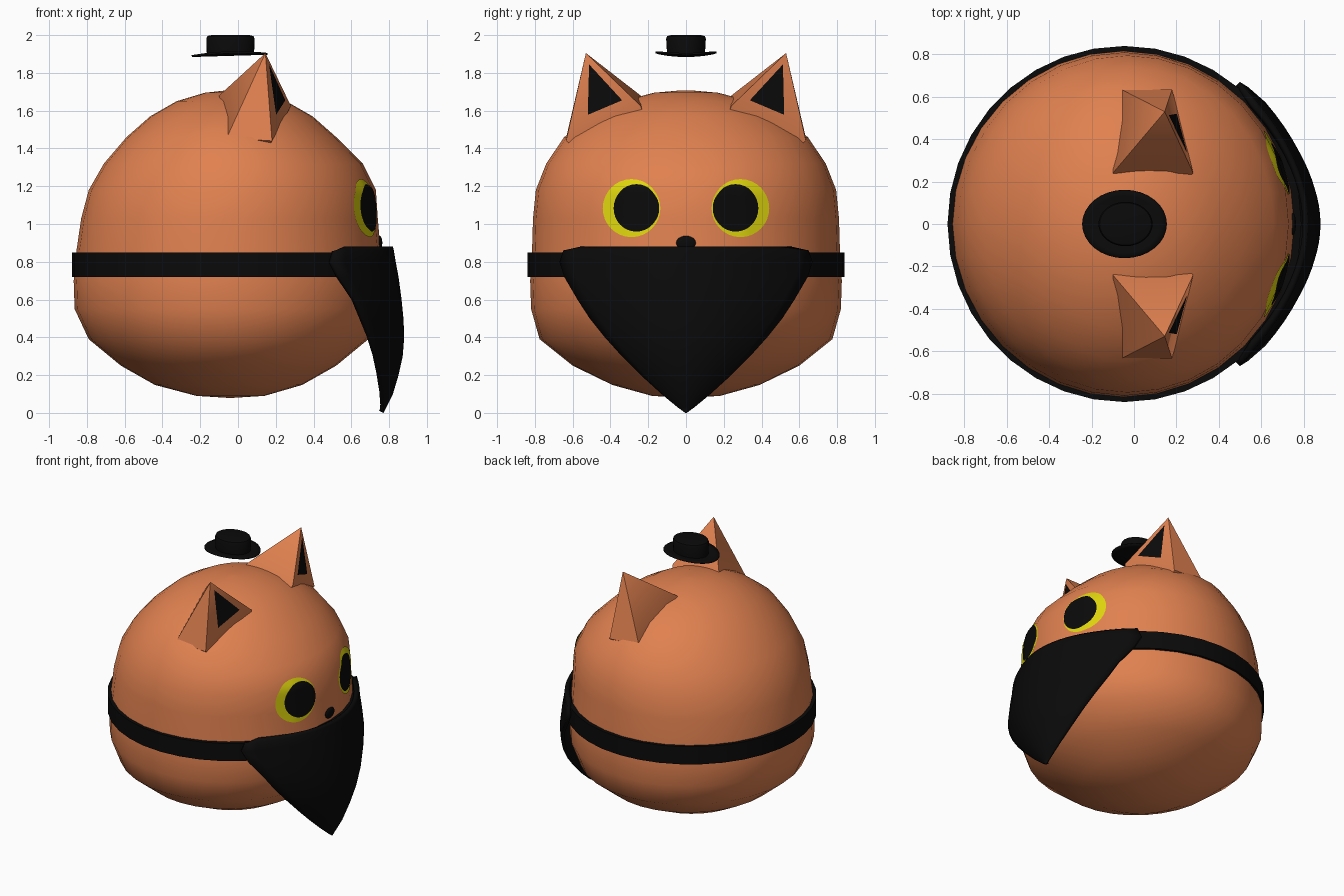
import bpy, bmesh, math
from mathutils import Vector
from mathutils.bvhtree import BVHTree

if "Cube" in bpy.data.objects:
    bpy.data.objects.remove(bpy.data.objects["Cube"])


def material(name, rgb):
    m = bpy.data.materials.new(name)
    m.diffuse_color = (*rgb, 1)
    m.use_nodes = True
    m.node_tree.nodes["Principled BSDF"].inputs["Base Color"].default_value = m.diffuse_color
    return m


ORANGE = material("orange_fur", (0.75, 0.22, 0.08))
BLACK = material("black_cloth", (0.003, 0.003, 0.003))
YELLOW = material("yellow_eye", (0.74, 0.67, 0.004))


def build(name, verts, faces, mat, angle=60, closed=True, thickness=0):
    bm = bmesh.new()
    vs = [bm.verts.new(v) for v in verts]
    for f in faces:
        bm.faces.new([vs[i] for i in f])
    if closed:
        bmesh.ops.recalc_face_normals(bm, faces=bm.faces)
    else:
        bm.normal_update()
        if sum(f.normal.x + 0.5 * f.normal.z for f in bm.faces) < 0:
            bmesh.ops.reverse_faces(bm, faces=bm.faces)
    me = bpy.data.meshes.new(name)
    bm.to_mesh(me)
    bm.free()
    me.materials.append(mat)
    ob = bpy.data.objects.new(name, me)
    bpy.context.collection.objects.link(ob)
    bpy.ops.object.select_all(action='DESELECT')
    ob.select_set(True)
    bpy.context.view_layer.objects.active = ob
    bpy.ops.object.shade_smooth_by_angle(angle=math.radians(angle))
    if thickness:
        s = ob.modifiers.new("thickness", 'SOLIDIFY')
        s.thickness = thickness
        s.offset = -1
    return ob


def loft(rings, n, loop=False):
    """Stacked ellipses (cx, rx, ry, z); capped, or joined end to start."""
    verts = [(cx + rx * math.cos(math.tau * i / n), ry * math.sin(math.tau * i / n), z)
             for cx, rx, ry, z in rings for i in range(n)]
    k = len(rings)
    faces = [(a * n + i, a * n + (i + 1) % n, (a + 1) % k * n + (i + 1) % n, (a + 1) % k * n + i)
             for a in range(k if loop else k - 1) for i in range(n)]
    if not loop:
        faces += [tuple(range(n)), tuple(range((k - 1) * n, k * n))]
    return verts, faces


def disc(point, rings=6, n=32):
    """Filled disc; point(u, v) maps the unit disc into space."""
    verts = [point(0, 0)]
    for r in range(1, rings + 1):
        verts += [point(r / rings * math.cos(math.tau * i / n),
                        r / rings * math.sin(math.tau * i / n)) for i in range(n)]
    faces = [(0, 1 + i, 1 + (i + 1) % n) for i in range(n)]
    for r in range(rings - 1):
        a, b = 1 + r * n, 1 + (r + 1) * n
        faces += [(a + i, b + i, b + (i + 1) % n, a + (i + 1) % n) for i in range(n)]
    return verts, faces


# Round body, a little wider than deep near the top
BODY = [(-.04, .02, .02, .08), (-.04, .18, .18, .09), (-.05, .39, .39, .148),
        (-.05, .57, .60, .25), (-.05, .74, .775, .39), (-.05, .815, .82, .55),
        (-.05, .82, .825, .70), (-.05, .805, .815, .86), (-.045, .785, .81, 1.03),
        (-.03, .76, .795, 1.18), (-.025, .685, .74, 1.32), (-.035, .555, .645, 1.46),
        (-.035, .43, .50, 1.57), (-.035, .29, .34, 1.65), (-.035, .14, .17, 1.695),
        (-.035, .02, .02, 1.708)]
body_verts, body_faces = loft(BODY, 32)
build("body", body_verts, body_faces, ORANGE, 80)
tree = BVHTree.FromPolygons([Vector(v) for v in body_verts], body_faces)


def on_body(y, z, lift):
    hit, normal, _, _ = tree.ray_cast(Vector((3, y, z)), Vector((-1, 0, 0)))
    return hit + normal * (lift if normal.x > 0 else -lift)


for side, label in ((1, "left"), (-1, "right")):
    # Ear: four-sided spike whose base is sunk into the head
    tip = Vector((.145, side * .53, 1.905))
    base = [Vector((x, side * y, z)) for x, y, z in
            ((-.10, .24, 1.68), (.28, .24, 1.625), (.18, .635, 1.44), (-.06, .635, 1.455))]
    sunk = [p + (Vector((0, 0, 1.0)) - p) * 0.2 for p in base]
    faces = [(0, 1 + i, 1 + (i + 1) % 4) for i in range(4)]
    faces += [(1 + i, 5 + i, 5 + (i + 1) % 4, 1 + (i + 1) % 4) for i in range(4)]
    build(label + "_ear", [tip] + base + sunk, faces + [(5, 6, 7, 8)], ORANGE, 50)

    # Dark inner ear plate on the front face of the ear
    a, b = -.328, -.1475
    inner = [(.151 + a * (y - .53) + b * (z - 1.9), side * y, z)
             for y, z in ((.513, 1.845), (.338, 1.655), (.52, 1.578))]
    build(label + "_inner_ear", inner, [(0, 1, 2)], BLACK, closed=False)

    # Eye and pupil, wrapped on the body
    for part, cy, ry, rz, lift, mat in (("eye", .287, .152, .153, .004, YELLOW),
                                        ("pupil", .26, .119, .124, .009, BLACK)):
        v, f = disc(lambda u, w: on_body(side * (cy + ry * u), 1.083 + rz * w, lift))
        build(f"{label}_{part}", v, f, mat, closed=False)

# Nose
bpy.ops.mesh.primitive_uv_sphere_add(segments=20, ring_count=12, location=(.75, 0, .90))
nose = bpy.context.object
nose.name = "nose"
nose.scale = (.014, .052, .037)
nose.data.materials.append(BLACK)
bpy.ops.object.shade_smooth()

# Collar band around the body
v, f = loft([(-.045, .835, .84, .72), (-.045, .835, .84, .85),
             (-.045, .79, .79, .85), (-.045, .79, .79, .72)], 36, loop=True)
build("collar", v, f, BLACK, 40)

# Bandana: rows of (z, half width, centre x, edge x), curved back at the sides
ROWS = [(.88, .56, .82, .56), (.86, .65, .825, .515), (.80, .67, .835, .50),
        (.72, .645, .85, .54), (.60, .575, .866, .62), (.50, .51, .876, .66),
        (.40, .43, .88, .70), (.30, .34, .872, .73), (.20, .24, .85, .75),
        (.10, .13, .82, .765), (.03, .045, .785, .77), (0, .004, .77, .77)]
N = 20
verts = []
for z, w, xc, xe in ROWS:
    for i in range(N + 1):
        u = 2 * i / N - 1
        verts.append((xc - (xc - xe) * u * u, w * u, z))
faces = [(r * (N + 1) + i, (r + 1) * (N + 1) + i, (r + 1) * (N + 1) + i + 1, r * (N + 1) + i + 1)
         for r in range(len(ROWS) - 1) for i in range(N)]
build("bandana", verts, faces, BLACK, 60, closed=False, thickness=.025)

# Floating hat: brim curling up at the sides, and crown
v, f = disc(lambda u, w: (-.045 + .2 * u, .16 * w, 1.9 + .006 * u + .014 * w * w))
build("hat_brim", v, f, BLACK, 60, closed=False, thickness=.01)
v, f = loft([(-.04, .125, .10, 1.895), (-.04, .128, .105, 1.98),
             (-.04, .122, .10, 1.995), (-.04, .10, .08, 2.0)], 32)
build("hat_crown", v, f, BLACK, 40)
